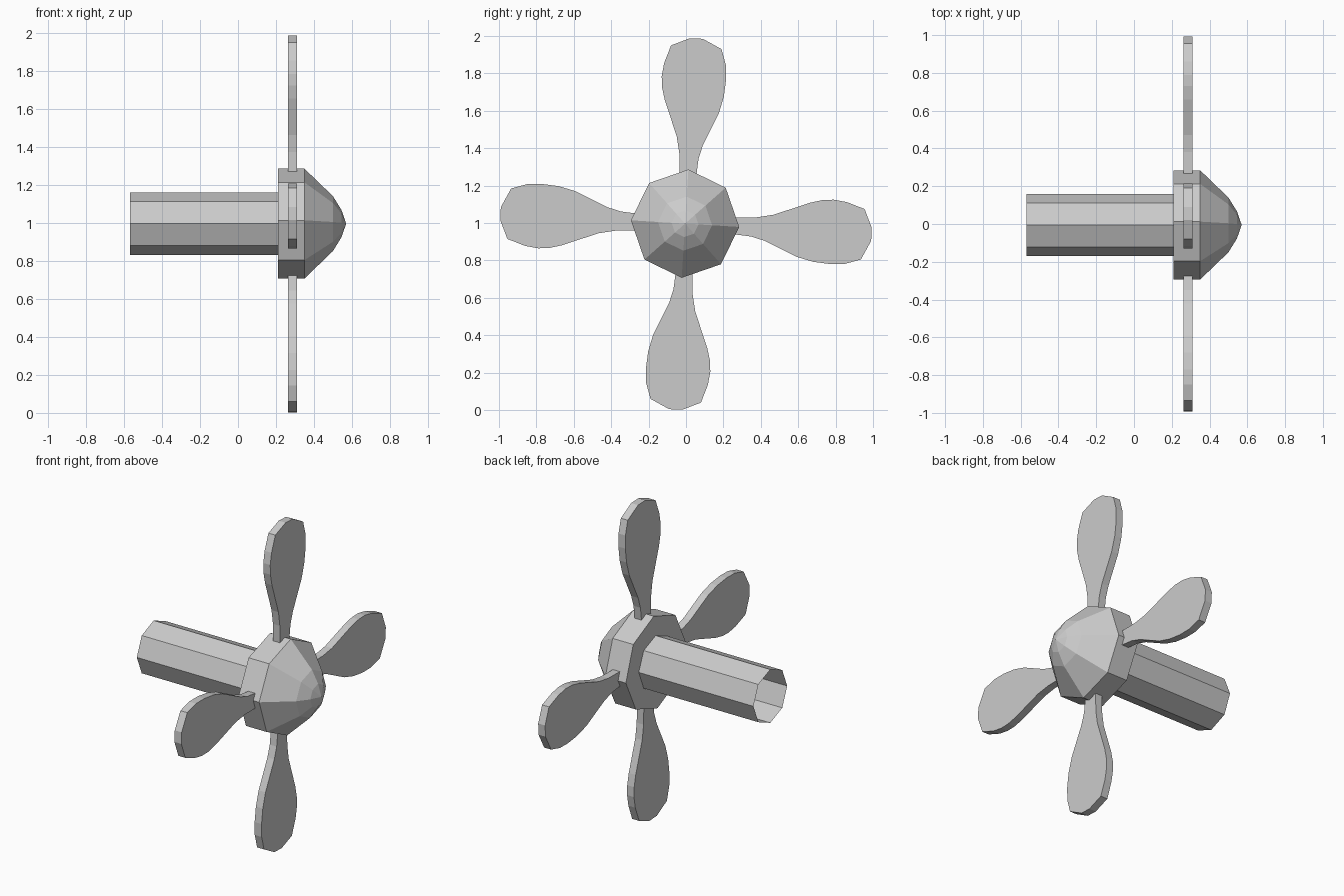
import bpy, bmesh
from math import sin, cos, radians

if "Cube" in bpy.data.objects:
    bpy.data.objects.remove(bpy.data.objects["Cube"])

CY, CZ = -0.005, 0.997   # axis of shaft and hub, running along x
SIDES = 8


def finish(name, bm):
    bmesh.ops.recalc_face_normals(bm, faces=bm.faces)
    me = bpy.data.meshes.new(name)
    bm.to_mesh(me)
    bm.free()
    ob = bpy.data.objects.new(name, me)
    bpy.context.collection.objects.link(ob)
    return ob


def lathe(name, rings):
    """Eight-sided turned shell; each ring is (x, radius, phase in degrees)."""
    bm = bmesh.new()
    prev = None
    for x, r, phase in rings:
        if r == 0:
            tip = bm.verts.new((x, CY, CZ))
            for i in range(SIDES):
                bm.faces.new((prev[i], prev[(i + 1) % SIDES], tip))
            break
        ring = []
        for i in range(SIDES):
            a = radians(360 * i / SIDES + phase)
            ring.append(bm.verts.new((x, CY + r * cos(a), CZ + r * sin(a))))
        if prev:
            for i in range(SIDES):
                j = (i + 1) % SIDES
                bm.faces.new((prev[i], prev[j], ring[j], ring[i]))
        prev = ring
    return finish(name, bm)


# Open-ended tube
lathe("shaft", [(-0.57, 0.164, 0), (0.21, 0.164, 0)])

# Hub: back annulus, straight band, cone and blunt nose
lathe("hub", [(0.21, 0.164, 0), (0.21, 0.29, -3.5), (0.35, 0.29, -3.5),
              (0.50, 0.145, -3.5), (0.545, 0.072, -3.5), (0.57, 0, 0)])

# Blade outline: (sideways, outward from axis)
outline = [(-0.034, 0.255), (-0.036, 0.38), (-0.05, 0.47), (-0.083, 0.57),
           (-0.113, 0.66), (-0.128, 0.73), (-0.130, 0.79), (-0.117, 0.86),
           (-0.08, 0.955), (0.02, 0.993), (0.09, 0.99), (0.19, 0.935),
           (0.213, 0.85), (0.214, 0.77), (0.202, 0.68), (0.175, 0.59),
           (0.13, 0.50), (0.09, 0.42), (0.067, 0.35), (0.055, 0.255)]


def blade(k):
    c, s = cos(radians(90 * k)), sin(radians(90 * k))
    bm = bmesh.new()
    loop = [bm.verts.new((0.263, u * c + w * s, 0.995 - u * s + w * c))
            for u, w in outline]
    face = bm.faces.new(loop)
    ext = bmesh.ops.extrude_face_region(bm, geom=[face], use_keep_orig=True)
    top = [g for g in ext["geom"] if isinstance(g, bmesh.types.BMVert)]
    bmesh.ops.translate(bm, verts=top, vec=(0.047, 0, 0))
    return finish(f"blade_{k + 1}", bm)


for k in range(4):
    blade(k)
